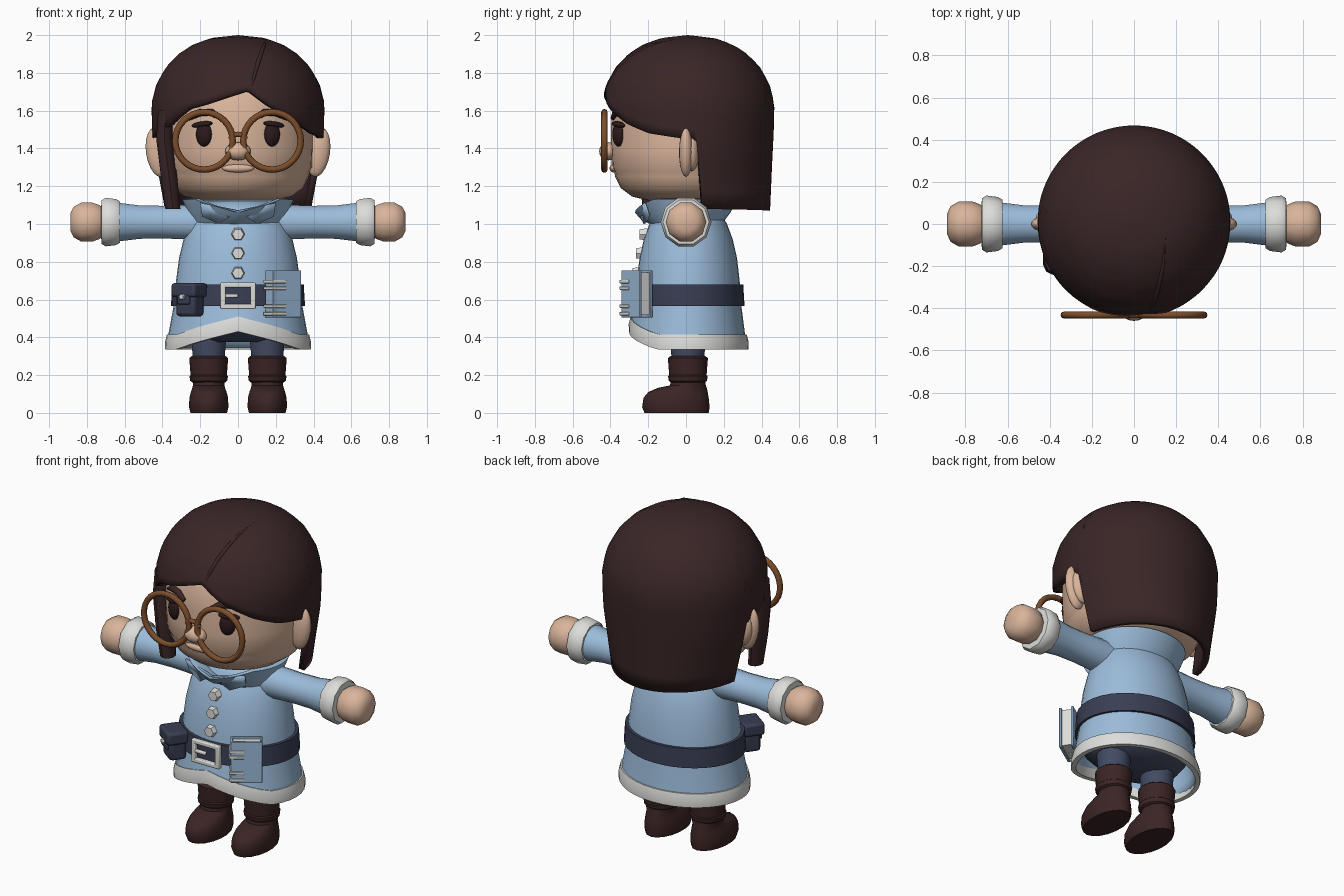
import bpy, bmesh
from math import sin, cos, pi, radians, sqrt
from mathutils import Matrix, Vector

old = bpy.data.objects.get("Cube")
if old:
    bpy.data.objects.remove(old)
made = []


def material(name, rgb):
    m = bpy.data.materials.new(name)
    m.use_nodes = True
    m.diffuse_color = (*rgb, 1)
    m.node_tree.nodes["Principled BSDF"].inputs["Base Color"].default_value = (*rgb, 1)
    return m


SKIN = material("skin", (.70, .46, .33))
HAIR = material("dark brown hair", (.042, .019, .02))
BLUE = material("coat blue", (.33, .50, .70))
WHITE = material("white trim", (.72, .72, .70))
NAVY = material("belt navy", (.04, .048, .085))
CLOTH = material("trouser navy", (.055, .07, .125))
BOOT = material("boot brown", (.045, .018, .018))
FRAME = material("frame brown", (.20, .075, .025))
EYE = material("eye brown", (.026, .01, .011))


def finish(name, bm, mat, thick=0, bevel=0):
    bmesh.ops.recalc_face_normals(bm, faces=bm.faces)
    me = bpy.data.meshes.new(name)
    bm.to_mesh(me)
    bm.free()
    ob = bpy.data.objects.new(name, me)
    bpy.context.collection.objects.link(ob)
    me.materials.append(mat)
    if thick:
        mod = ob.modifiers.new("thickness", "SOLIDIFY")
        mod.thickness, mod.offset = thick, -1
    if bevel:
        mod = ob.modifiers.new("bevel", "BEVEL")
        mod.width, mod.segments = bevel, 2
    made.append(ob)
    return ob


def loft(name, rings, mat, caps=True, thick=0):
    """Skin a list of closed rings of points."""
    bm = bmesh.new()
    rows = [[bm.verts.new(p) for p in ring] for ring in rings]
    n = len(rows[0])
    for a, b in zip(rows, rows[1:]):
        for i in range(n):
            j = (i + 1) % n
            bm.faces.new((a[i], a[j], b[j], b[i]))
    if caps:
        bm.faces.new(rows[0])
        bm.faces.new(rows[-1])
    bmesh.ops.remove_doubles(bm, verts=bm.verts, dist=.0003)
    return finish(name, bm, mat, thick)


def ring(z, rx, ry, cx=0, cy=0, n=24):
    return [(cx + rx * sin(2 * pi * i / n), cy - ry * cos(2 * pi * i / n), z) for i in range(n)]


def tube_x(name, profile, mat, side, n, z=1.01):
    """Revolve (x, radius) pairs about the arm axis."""
    loft(name, [[(side * x, r * sin(2 * pi * (i + .5) / n), z + r * cos(2 * pi * (i + .5) / n))
                 for i in range(n)] for x, r in profile], mat)


def ball(name, loc, size, mat, rz=0, ry=0):
    bm = bmesh.new()
    bmesh.ops.create_uvsphere(bm, u_segments=16, v_segments=10, radius=1)
    bm.transform(Matrix.Translation(loc) @ Matrix.Rotation(rz, 4, "Z")
                 @ Matrix.Rotation(ry, 4, "Y") @ Matrix.Diagonal((*size, 1)))
    finish(name, bm, mat)


def box(name, loc, size, mat, frame=Matrix(), bevel=.006):
    bm = bmesh.new()
    bmesh.ops.create_cube(bm, size=1)
    bm.transform(frame @ Matrix.Translation(loc) @ Matrix.Diagonal((*size, 1)))
    finish(name, bm, mat, bevel=bevel)


def stud(name, loc, r, depth, mat, frame=Matrix()):
    """Hexagonal button facing the front."""
    bm = bmesh.new()
    bmesh.ops.create_cone(bm, cap_ends=True, segments=6, radius1=r, radius2=r * .8, depth=depth)
    bm.transform(frame @ Matrix.Translation(loc) @ Matrix.Rotation(pi / 2, 4, "X")
                 @ Matrix.Rotation(pi / 6, 4, "Z"))
    finish(name, bm, mat)


def cord(name, pts, r, mat, radii=None, cyclic=False):
    cu = bpy.data.curves.new(name, "CURVE")
    cu.dimensions, cu.bevel_depth, cu.bevel_resolution = "3D", r, 2
    cu.use_fill_caps = True
    sp = cu.splines.new("POLY")
    sp.points.add(len(pts) - 1)
    sp.use_cyclic_u = cyclic
    for i, p in enumerate(pts):
        sp.points[i].co = (*p, 1)
        sp.points[i].radius = radii[i] if radii else 1
    cu.materials.append(mat)
    ob = bpy.data.objects.new(name, cu)
    bpy.context.collection.objects.link(ob)


def lerp(table, x):
    """Piecewise linear lookup in rising (key, value) pairs."""
    for (a, va), (b, vb) in zip(table, table[1:]):
        if x <= b:
            return va + (vb - va) * max(0, x - a) / (b - a)
    return table[-1][1]


# Head
head = [(1.125, 0), (1.125, .2), (1.145, .285), (1.19, .345), (1.25, .375), (1.28, .38), (1.3, .393),
        (1.4, .397), (1.52, .397), (1.62, .388), (1.74, .34), (1.85, .22), (1.9, 0)]
loft("head", [ring(z, r, r, n=32) for z, r in head], SKIN, caps=False)
ball("nose", (0, -.41, 1.385), (.068, .05, .048), SKIN)
ball("upper_lip", (0, -.383, 1.295), (.085, .022, .022), SKIN)

# Hair cap with a parted fringe and a long back
hair_r = [(1.07, .435), (1.3, .445), (1.5, .455), (1.64, .458), (1.74, .432), (1.83, .382),
          (1.9, .315), (1.95, .238), (1.985, .14), (2, 0)]
hem = [(-180, 1.07), (-99, 1.08), (-97, 1.44), (-75, 1.47), (-55, 1.52), (-35, 1.61), (-10, 1.67),
       (7, 1.71), (25, 1.61), (45, 1.53), (63, 1.48), (97, 1.44), (99, 1.08), (180, 1.07)]


def hair_point(deg, t):
    z = 2 - (2 - lerp(hem, deg)) * t ** 1.8
    r = lerp(hair_r, z)
    squeeze = 1 - .1 * max(0, 1.4 - z) / .33
    return (r * squeeze * sin(radians(deg)), .01 - r * cos(radians(deg)), z)


loft("hair", [[hair_point(d, t / 18) for d in range(-180, 180, 2)] for t in range(19)],
     HAIR, caps=False, thick=.035)
part = []
for x, z in ((.07, 1.72), (.085, 1.78), (.105, 1.85), (.125, 1.91), (.14, 1.95), (.15, 1.975)):
    part.append((x, .012 - sqrt(max(0, lerp(hair_r, z) ** 2 - x * x)), z))
cord("hair_parting", part, .012, HAIR, [.2, .8, 1, .9, .6, .1])
loft("hair_side_lock", [ring(z, rx, ry, cx, cy, 10) for z, rx, ry, cx, cy in (
    (1.6, .04, .06, -.385, -.17), (1.45, .045, .07, -.39, -.17),
    (1.25, .045, .065, -.365, -.18), (1.08, .042, .05, -.345, -.18))], HAIR)

# Ears, eyes, brows and glasses
for s, side in ((1, "left"), (-1, "right")):
    ball(side + "_ear", (s * .425, 0, 1.38), (.062, .037, .132), SKIN, ry=s * .15)
    ball(side + "_ear_back", (s * .405, .03, 1.38), (.06, .04, .1), SKIN, ry=s * .15)
    ball(side + "_eye", (s * .18, -.357, 1.475), (.045, .03, .065), EYE, rz=s * .47)
    ball(side + "_lash", (s * .19, -.357, 1.527), (.062, .026, .016), EYE, rz=s * .47, ry=s * .12)
    brow = [(s * x, -sqrt(.398 ** 2 - x * x), z) for x, z in ((.09, 1.56), (.14, 1.59), (.2, 1.59), (.26, 1.555))]
    cord(side + "_brow", brow, .02, HAIR, [.6, 1, 1, .4])
    hoop = [(s * .18 + .152 * cos(pi * i / 16), -.432, 1.44 + .152 * sin(pi * i / 16)) for i in range(32)]
    cord(side + "_glasses_rim", hoop, .017, FRAME, cyclic=True)
cord("glasses_bridge", [(.04 * cos(pi * i / 6), -.432, 1.45 + .025 * sin(pi * i / 6)) for i in range(7)],
     .014, FRAME)

# Coat, with a hem that rises to a point at the front
coat = [(.34, .378, .308), (.42, .368, .3), (.56, .342, .282), (.7, .328, .272), (.82, .312, .258),
        (.92, .288, .235), (1.0, .262, .205), (1.06, .22, .17), (1.12, .16, .14)]


def hem_z(i, n):
    a = min(i, n - i) * 360 / n
    return .335 + .095 * max(0, 1 - a / 58)


N = 36
rows = []
for k, (z, rx, ry) in enumerate(coat):
    row = ring(z, rx, ry, cy=.012, n=N)
    if k < 2:
        row = [(x, y, hem_z(i, N) + .01 + .075 * k) for i, (x, y, _) in enumerate(row)]
    rows.append(row)
loft("coat", rows, BLUE, caps=False, thick=.02)
trim = []
for dz, out in ((0, -.02), (0, .008), (.04, .012), (.08, .004), (.08, -.02)):
    trim.append([(x, y, hem_z(i, N) + dz) for i, (x, y, _) in
                 enumerate(ring(0, .377 + out - dz * .06, .308 + out - dz * .06, cy=.014, n=N))])
loft("hem_trim", trim + trim[:1], WHITE, caps=False)

# Collar, folded outward and dipping at the front
collar = []
for z, rx, ry, dip in ((1.0, .24, .19, 0), (1.06, .27, .235, .04), (1.13, .295, .27, .07),
                       (1.135, .27, .245, .075), (1.06, .17, .16, .03)):
    row = ring(z, rx, ry, cy=.0, n=N)
    collar.append([(x, y, z - dip * max(0, 1 - min(i, N - i) / 5)) for i, (x, y, _) in enumerate(row)])
loft("collar", collar, BLUE, caps=False)
for s, side in ((1, "left"), (-1, "right")):
    bm = bmesh.new()
    tip = [bm.verts.new(p) for p in ((0, -.255, 1.07), (s * .2, -.225, 1.11), (s * .19, -.2, 1.04),
                                     (s * .1, -.225, 1.0))]
    bm.faces.new(tip)
    finish(side + "_collar_flap", bm, BLUE, thick=.012)
for z, y in ((.945, -.225), (.845, -.245), (.74, -.262)):
    stud("coat_button", (0, y, z), .038, .04, WHITE)

# Arms
for s, side in ((1, "left"), (-1, "right")):
    tube_x(side + "_sleeve", [(.12, .1), (.22, .095), (.4, .088), (.52, .09), (.64, .105)], BLUE, s, 16)
    tube_x(side + "_cuff", [(.622, .08), (.625, .115), (.645, .128), (.7, .135), (.722, .122), (.725, .08)],
           WHITE, s, 10)
    tube_x(side + "_hand", [(.7, .07), (.735, .095), (.77, .108), (.83, .108), (.87, .085), (.887, .05)],
           SKIN, s, 10)

# Belt and buckle
loft("belt", [ring(z, .33 + o, .275 + o, cy=.01, n=N) for z, o in
              ((.565, -.01), (.565, .025), (.68, .018), (.68, -.01))], NAVY, caps=False)
for s in (1, -1):
    box("buckle_side", (s * .08, -.305, .62), (.028, .03, .14), WHITE)
    box("buckle_bar", (0, -.305, .62 + s * .057), (.185, .03, .026), WHITE)
box("buckle_prong", (-.035, -.308, .62), (.07, .022, .02), WHITE)

# Book hung on the belt
book = Matrix.Translation((.24, -.26, .63)) @ Matrix.Rotation(radians(34), 4, "Z")
for s in (1, -1):
    box("book_cover", (0, s * .034, 0), (.175, .014, .25), BLUE, book, .003)
box("book_spine", (-.082, 0, 0), (.014, .07, .25), BLUE, book, .003)
box("book_pages", (0, 0, 0), (.155, .056, .225), WHITE, book, 0)
for z in (.065, .03, -.065, -.105):
    box("book_strap", (-.055, 0, z), (.085, .092, .018), WHITE, book, .003)

# Pouch on the other hip
pouch = Matrix.Translation((-.255, -.245, .6)) @ Matrix.Rotation(radians(-36), 4, "Z")
box("pouch", (0, 0, -.015), (.125, .1, .15), NAVY, pouch, .02)
box("pouch_flap", (0, -.005, .05), (.155, .125, .075), NAVY, pouch, .015)
box("pouch_tab", (0, -.055, .005), (.08, .02, .06), NAVY, pouch, .008)
stud("pouch_button", (0, -.07, .015), .018, .018, WHITE, pouch)

# Trousers and boots
loft("trouser_seat", [ring(z, rx, ry, cy=.01) for z, rx, ry in
                      ((.375, .16, .1), (.41, .27, .19), (.48, .32, .26))], CLOTH)
for s, side in ((1, "left"), (-1, "right")):
    cx = s * .155
    loft(side + "_trouser_leg", [ring(z, r, r, cx, .01, 14) for z, r in ((.27, .085), (.46, .1))], CLOTH)
    foot = [(0, .098, -.22, .12), (.03, .106, -.232, .125), (.08, .104, -.225, .12), (.11, .096, -.2, .115),
            (.132, .088, -.15, .11), (.145, .085, -.085, .105), (.19, .083, -.075, .1)]
    loft(side + "_foot", [ring(z, w, (b - f) / 2, cx, (b + f) / 2, 18) for z, w, f, b in foot], BOOT)
    loft(side + "_boot_shaft", [ring(z, r, r * 1.03, cx, .01, 16) for z, r in
                                ((.16, .085), (.17, .098), (.195, .102), (.2, .096), (.29, .103), (.3, .09))], BOOT)

# Smooth shading with sharp edges kept
bpy.ops.object.select_all(action="DESELECT")
for ob in made:
    ob.select_set(True)
bpy.context.view_layer.objects.active = made[0]
bpy.ops.object.shade_smooth_by_angle(angle=radians(40))
